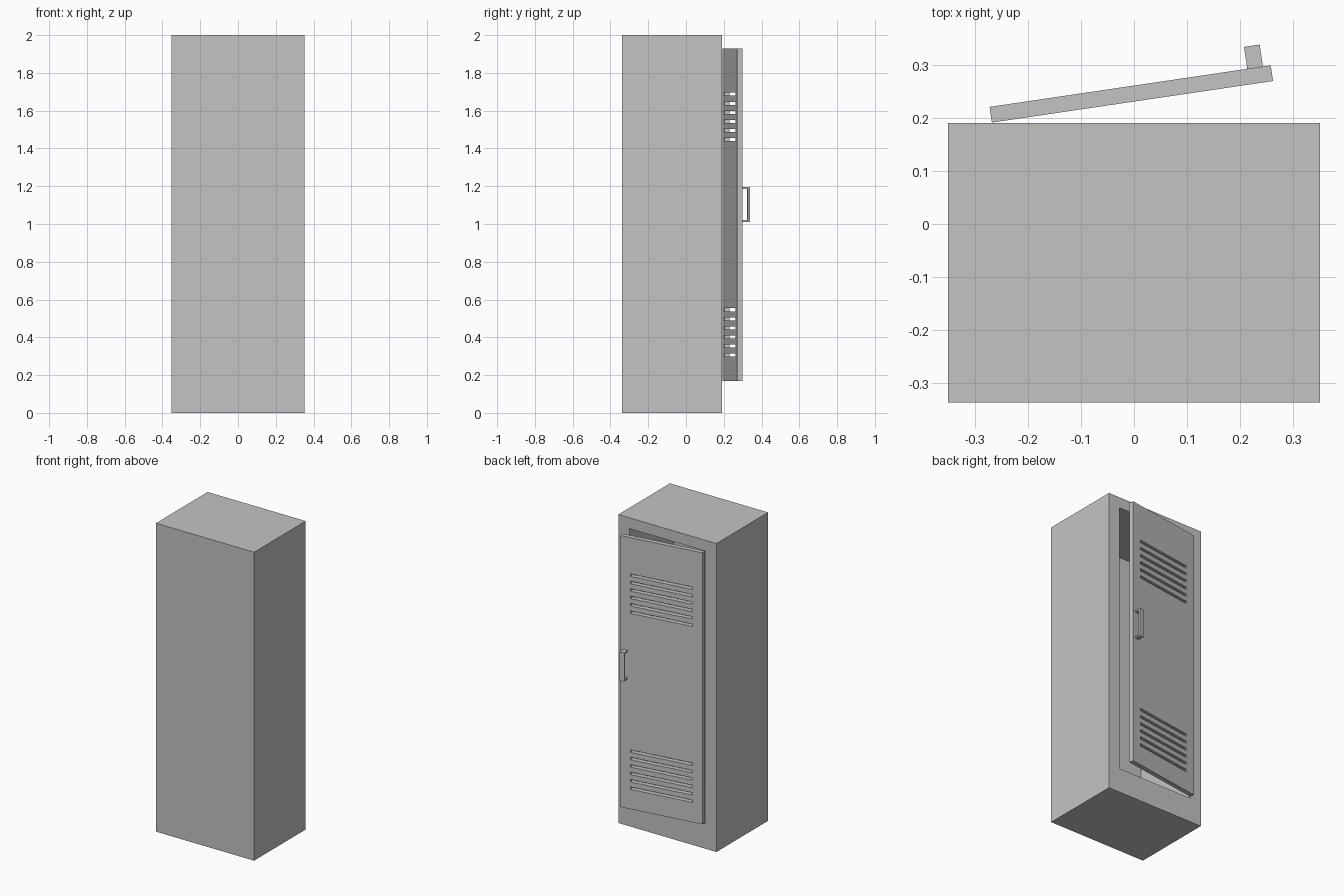
import bpy, bmesh, math
from mathutils import Matrix, Vector

cube = bpy.data.objects.get("Cube")
if cube:
    bpy.data.objects.remove(cube, do_unlink=True)

GREY = (0.55, 0.55, 0.55, 1)
metal = bpy.data.materials.new("grey_metal")
metal.use_nodes = True
metal.diffuse_color = GREY
metal.node_tree.nodes["Principled BSDF"].inputs["Base Color"].default_value = GREY


def finish(name, bm):
    mesh = bpy.data.meshes.new(name)
    bm.to_mesh(mesh)
    bm.free()
    mesh.materials.append(metal)
    obj = bpy.data.objects.new(name, mesh)
    bpy.context.collection.objects.link(obj)
    return obj


def add_box(bm, lo, hi):
    lo, hi = Vector(lo), Vector(hi)
    mat = Matrix.Translation((lo + hi) / 2) @ Matrix.Diagonal((*(hi - lo), 1))
    return bmesh.ops.create_cube(bm, size=1, matrix=mat)


# Cabinet: a box with one side inset and pushed inward to make the compartment
bm = bmesh.new()
add_box(bm, (-0.352, -0.338, 0), (0.352, 0.191, 2))
bm.faces.ensure_lookup_table()
side = max(bm.faces, key=lambda f: f.calc_center_median().y)
bmesh.ops.inset_individual(bm, faces=[side], thickness=0.05)
for v in side.verts:
    v.co.x = math.copysign(0.272, v.co.x)
    v.co.z = 1.93 if v.co.z > 1 else 0.16
floor = bmesh.ops.extrude_discrete_faces(bm, faces=[side])["faces"][0]
for v in floor.verts:
    v.co.y -= 0.449
bmesh.ops.recalc_face_normals(bm, faces=bm.faces)
finish("cabinet", bm)

# Door: a sheet with two groups of six open vent slots, thickened outward
SLOT = 0.016
centres = [start + i * 0.048 for start in (0.306, 1.447) for i in range(6)]
levels = [0.17] + [c + s * SLOT / 2 for c in centres for s in (-1, 1)] + [1.93]
columns = [0, 0.064, 0.474, 0.538]
bm = bmesh.new()
for row, (z0, z1) in enumerate(zip(levels, levels[1:])):
    for col, (u0, u1) in enumerate(zip(columns, columns[1:])):
        if col == 1 and row % 2 == 1:
            continue
        corners = ((u0, z0), (u1, z0), (u1, z1), (u0, z1))
        bm.faces.new([bm.verts.new((u, 0, z)) for u, z in corners])
bmesh.ops.remove_doubles(bm, verts=bm.verts, dist=0.0005)
door = finish("door", bm)
thick = door.modifiers.new("thickness", "SOLIDIFY")
thick.thickness = 0.03
thick.offset = -1

# Handle: a grip bar on two short arms
bm = bmesh.new()
add_box(bm, (0.493, 0.06, 1.01), (0.523, 0.072, 1.196))
for z in (1.01, 1.186):
    add_box(bm, (0.493, 0.029, z), (0.523, 0.06, z + 0.01))
handle = finish("door_handle", bm)

# Swing the door and its handle slightly open about the hinge edge
for obj in (door, handle):
    obj.location = (-0.269, 0.192, 0)
    obj.rotation_euler.z = math.radians(8.4)
